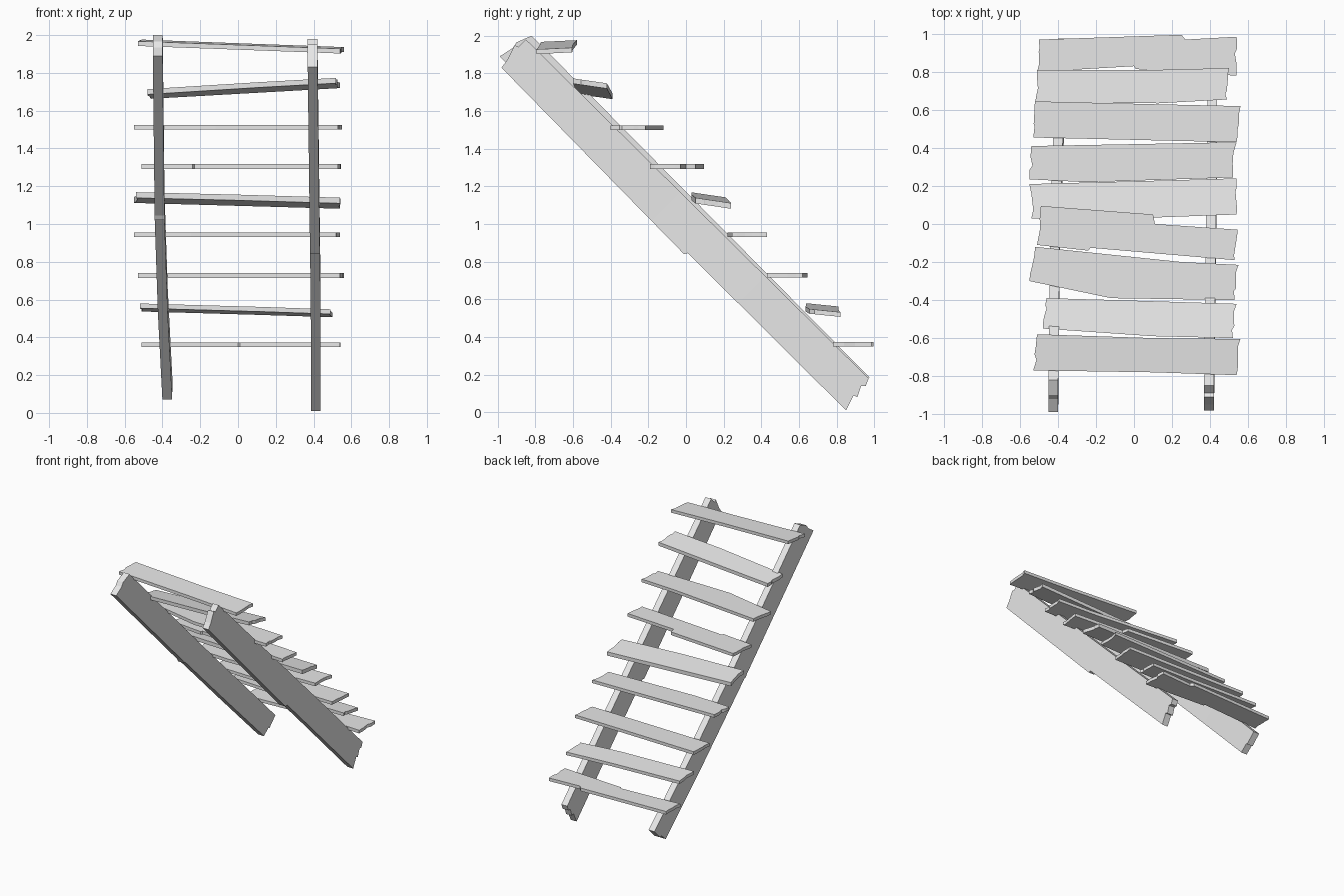
import bpy
import bmesh
import random
from mathutils import Vector

random.seed(4)
cube = bpy.data.objects.get("Cube")
if cube:
    bpy.data.objects.remove(cube, do_unlink=True)

wood = bpy.data.materials.new("plain_grey_wood")
wood.use_nodes = True
grey = (0.8, 0.8, 0.8, 1)
wood.diffuse_color = grey
wood.node_tree.nodes["Principled BSDF"].inputs["Base Color"].default_value = grey


def prism(outline, depth):
    """Extrude a closed outline of 3D points along a vector."""
    bm = bmesh.new()
    face = bm.faces.new([bm.verts.new(p) for p in outline])
    result = bmesh.ops.extrude_face_region(bm, geom=[face], use_keep_orig=True)
    moved = [g for g in result["geom"] if isinstance(g, bmesh.types.BMVert)]
    bmesh.ops.translate(bm, verts=moved, vec=depth)
    return bm


def finish(bm, name):
    bmesh.ops.recalc_face_normals(bm, faces=bm.faces)
    mesh = bpy.data.meshes.new(name)
    bm.to_mesh(mesh)
    bm.free()
    mesh.materials.append(wood)
    obj = bpy.data.objects.new(name, mesh)
    bpy.context.collection.objects.link(obj)


def splinters(a, b):
    """Ragged points along a broken plank end, from a to b."""
    a, b = Vector(a), Vector(b)
    inward = -0.012 if a.x > 0 else 0.012
    pts = []
    for t in (0.2, 0.32, 0.6, 0.75):
        p = a.lerp(b, t + random.uniform(-0.06, 0.06))
        p.x += inward * random.uniform(-0.3, 1)
        pts.append(tuple(p))
    return pts


def tread(name, front, back, z_left, z_right, pitch=0.0, thick=0.025):
    """Plank from front and back edges, both listed left to right in plan."""
    plan = front + splinters(front[-1], back[-1]) + back[::-1] + splinters(back[0], front[0])
    mid_y = sum(p[1] for p in plan) / len(plan)
    outline = []
    for x, y in plan:
        z = z_left + (z_right - z_left) * (x + 0.5) + pitch * (y - mid_y)
        outline.append((x, y, z - thick / 2))
    finish(prism(outline, (0, 0, thick)), name)


def stringer(name, profile, bend, width=0.052):
    """Side board from a y-z profile, bent sideways along its length."""
    bm = prism([(-width / 2, y, z) for y, z in profile], (width, 0, 0))
    for s, _ in bend[1:-1]:
        bmesh.ops.bisect_plane(bm, geom=bm.verts[:] + bm.edges[:] + bm.faces[:],
                               plane_co=(0, 0, s), plane_no=(0, -1, 1))
    for v in bm.verts:
        s = v.co.z - v.co.y
        for (s0, x0), (s1, x1) in zip(bend, bend[1:]):
            if s <= s1 or s1 == bend[-1][0]:
                v.co.x += x0 + (x1 - x0) * (s - s0) / (s1 - s0)
                break
    finish(bm, name)


# Treads, from the top of the stair to the bottom
tread("tread_top", [(-.53, -.77), (.1, -.78), (.54, -.795)],
      [(-.51, -.58), (.1, -.6), (.56, -.605)], 1.958, 1.922, 0.05)
tread("tread_second", [(-.48, -.55), (.1, -.59), (.52, -.6)],
      [(-.46, -.39), (-.1, -.4), (.54, -.42)], 1.69, 1.742, -0.15, 0.028)
tread("tread_third", [(-.55, -.3), (-.12, -.39), (.53, -.4)],
      [(-.52, -.12), (.25, -.2), (.55, -.215)], 1.512, 1.512)
tread("tread_fourth", [(-.51, -.11), (-.24, -.14), (-.23, -.125), (.53, -.19)],
      [(-.49, .095), (.1, .05), (.11, 0), (.545, -.03)], 1.305, 1.305)
tread("tread_fifth", [(-.54, .03), (0, .03), (.54, .05)],
      [(-.55, .21), (.2, .23), (.54, .24)], 1.137, 1.113, -0.15, 0.03)
tread("tread_sixth", [(-.55, .235), (-.25, .22), (.52, .245)],
      [(-.54, .41), (0, .42), (.54, .43)], .943, .943)
tread("tread_seventh", [(-.53, .455), (.54, .43)],
      [(-.52, .645), (.1, .63), (.56, .62)], .727, .727)
tread("tread_eighth", [(-.52, .64), (.13, .635), (.49, .655)],
      [(-.51, .81), (.1, .81), (.5, .82)], .557, .528, -0.1)
tread("tread_bottom", [(-.51, .8), (0, .83), (.01, .815), (.54, .78)],
      [(-.5, .97), (.25, .995), (.27, .97), (.54, .985)], .361, .361)

# Side boards: lower edge, broken foot, upper edge, broken head
stringer("left_stringer",
         [(-.99, 1.89), (-.15, 1.045), (-.135, 1.02), (-.125, 1.025), (.83, .07),
          (.89, .12), (.9, .11), (.975, .185), (-.82, 2), (-.9, 1.965), (-.92, 1.935)],
         [(-.85, -.372), (.15, -.398), (1.15, -.415), (2.9, -.425)])
stringer("right_stringer",
         [(-.98, 1.83), (-.03, .86), (-.01, .84), (.01, .845), (.85, .01), (.89, .09),
          (.91, .08), (.93, .14), (.955, .14), (.97, .18), (-.85, 1.98), (-.89, 1.94),
          (-.91, 1.95), (-.95, 1.87)],
         [(-.85, .412), (.3, .411), (1.2, .405), (2.8, .395)])
